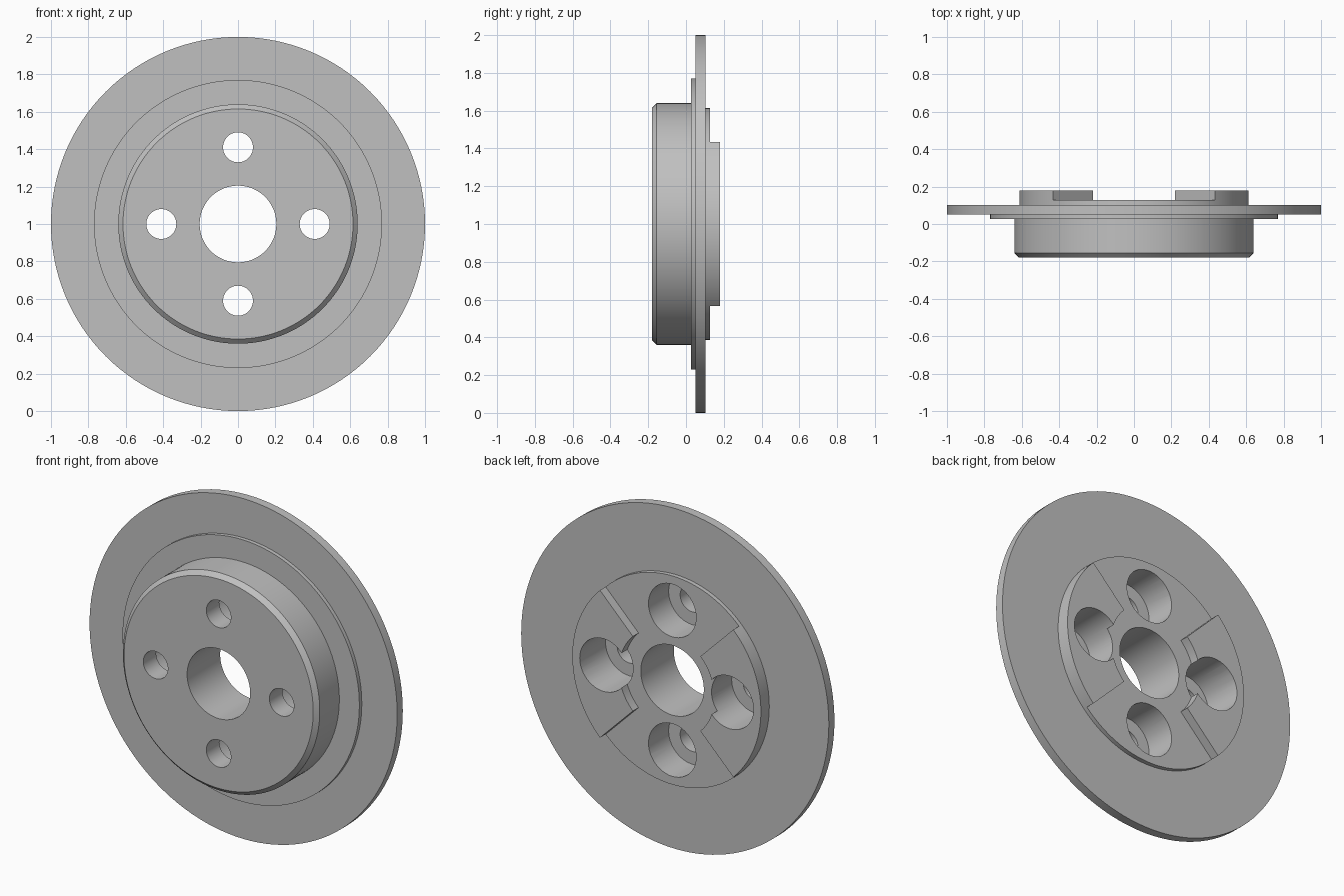
import bpy
import bmesh
from math import pi, radians
from mathutils import Matrix, Vector

cube = bpy.data.objects.get("Cube")
if cube:
    bpy.data.objects.remove(cube, do_unlink=True)

AXLE = Vector((0, 0, 1))
FRONT, BACK = -0.18, 0.18
HUB_BACK = 0.127      # back surface of the hub, below the raised pads
BOLT_CIRCLE = 0.41

steel = bpy.data.materials.new("brushed steel grey")
steel.use_nodes = True
GREY = (0.53, 0.53, 0.53, 1)
steel.diffuse_color = GREY
steel.node_tree.nodes["Principled BSDF"].inputs["Base Color"].default_value = GREY


def lathe(name, profile, center, start=0.0, sweep=2 * pi, steps=128):
    """Turn a closed (radius, y) profile about the y axis through center."""
    full = sweep > 6.28
    bm = bmesh.new()
    verts = [bm.verts.new((r, y, 0)) for r, y in profile]
    face = bm.faces.new(verts)
    geom = list(face.edges) + verts
    if not full:
        geom.append(face)
    bmesh.ops.rotate(bm, verts=verts, cent=(0, 0, 0),
                     matrix=Matrix.Rotation(start, 3, "Y"))
    if full:
        bm.faces.remove(face)
        geom = bm.edges[:] + bm.verts[:]
    else:
        cap = bm.faces.new([bm.verts.new(v.co) for v in verts])
    bmesh.ops.spin(bm, geom=geom, cent=(0, 0, 0), axis=(0, 1, 0),
                   angle=sweep, steps=steps, use_duplicate=False)
    bmesh.ops.remove_doubles(bm, verts=bm.verts, dist=1e-5)
    bmesh.ops.dissolve_degenerate(bm, edges=bm.edges, dist=1e-6)
    bmesh.ops.recalc_face_normals(bm, faces=bm.faces)
    bmesh.ops.translate(bm, verts=bm.verts, vec=center)
    mesh = bpy.data.meshes.new(name)
    bm.to_mesh(mesh)
    bm.free()
    mesh.materials.append(steel)
    obj = bpy.data.objects.new(name, mesh)
    bpy.context.collection.objects.link(obj)
    return obj


def activate(obj):
    bpy.ops.object.select_all(action="DESELECT")
    obj.select_set(True)
    bpy.context.view_layer.objects.active = obj


# Disc, friction step and hollow-bored hub in one turned profile
body = lathe("brake_disc", [
    (0.205, FRONT), (0.615, FRONT), (0.64, FRONT + 0.025), (0.64, 0.027),
    (0.77, 0.027), (0.77, 0.05), (1.0, 0.05), (1.0, 0.102),
    (0.613, 0.102), (0.613, HUB_BACK), (0.205, HUB_BACK)], AXLE)

# Two raised quarter-ring pads on the back of the hub
pads = [lathe(side + "_pad",
              [(0.31, HUB_BACK), (0.613, HUB_BACK), (0.613, BACK), (0.31, BACK)],
              AXLE, radians(turn - 45), pi / 2, 32)
        for side, turn in (("left", 0), ("right", 180))]

# Four stepped bolt holes: narrow at the front, counterbored from the back
offsets = {"left": (1, 0), "right": (-1, 0), "upper": (0, 1), "lower": (0, -1)}
cutters = []
for side, (dx, dz) in offsets.items():
    center = AXLE + Vector((dx, 0, dz)) * BOLT_CIRCLE
    cutter = lathe(side + "_bolt_cutter", [
        (0, -0.3), (0.08, -0.3), (0.08, -0.06),
        (0.155, -0.06), (0.155, 0.3), (0, 0.3)], center, steps=48)
    cutter.hide_render = True
    cutters.append((side, cutter))

for part in [body] + pads:
    activate(part)
    for side, cutter in cutters:
        if part is body or part.name.startswith(side):
            mod = part.modifiers.new("bolt_hole", "BOOLEAN")
            mod.operation = "DIFFERENCE"
            mod.solver = "EXACT"
            mod.object = cutter
            bpy.ops.object.modifier_apply(modifier=mod.name)
    bpy.ops.object.shade_smooth_by_angle(angle=radians(30))

for side, cutter in cutters:
    bpy.data.objects.remove(cutter, do_unlink=True)
